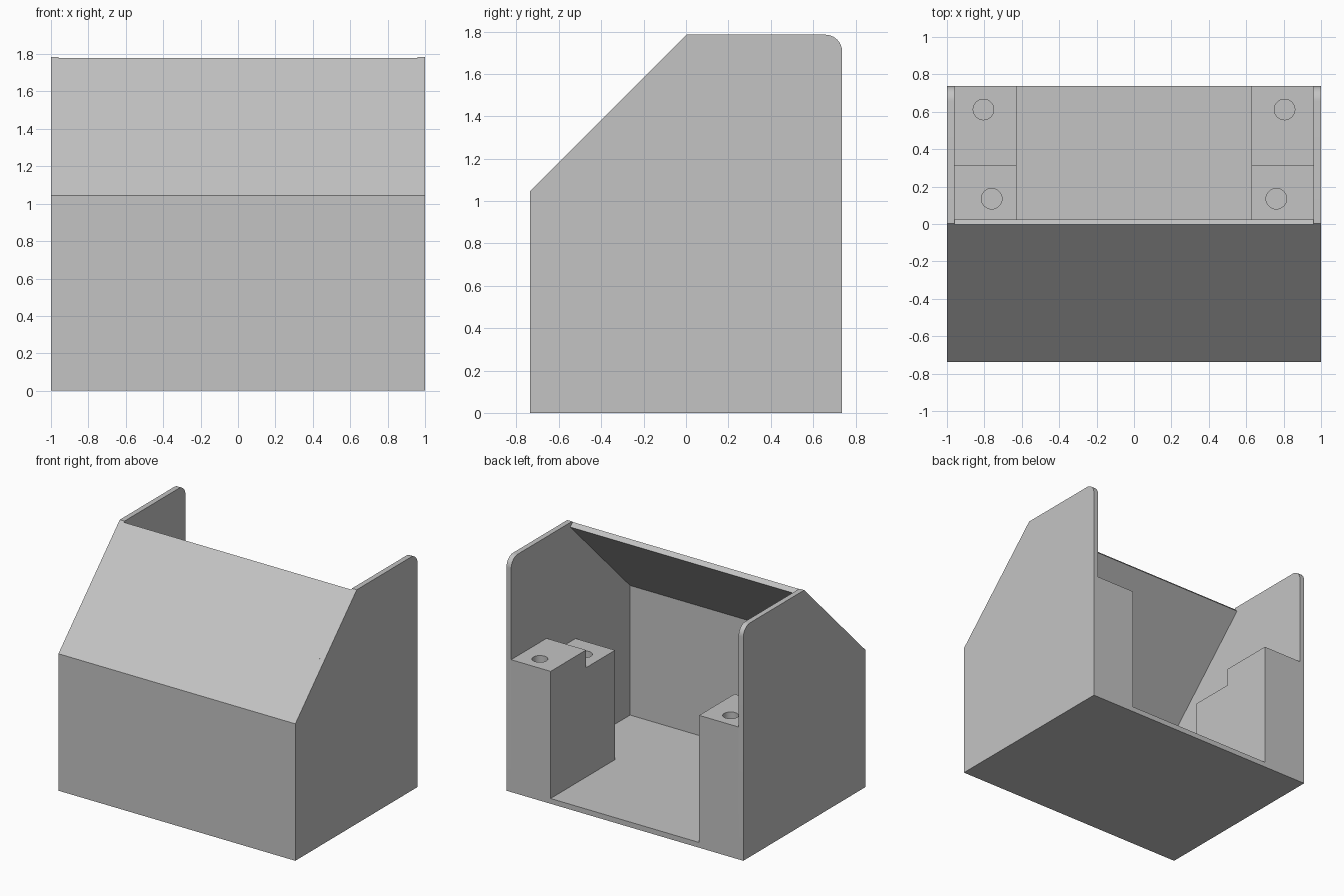
import bpy, bmesh, math

if "Cube" in bpy.data.objects:
    bpy.data.objects.remove(bpy.data.objects["Cube"], do_unlink=True)

# Overall dimensions
HALF_W, HALF_D, HEIGHT = 1.0, 0.737, 1.785
T = 0.04            # panel thickness
FRONT_H = 1.045     # top of the upright front
INNER = HALF_W - T

grey = bpy.data.materials.new("plain grey")
grey.use_nodes = True
COLOUR = (0.55, 0.55, 0.55, 1)
grey.diffuse_color = COLOUR
grey.node_tree.nodes["Principled BSDF"].inputs["Base Color"].default_value = COLOUR


def finish(name, bm):
    bmesh.ops.recalc_face_normals(bm, faces=bm.faces[:])
    mesh = bpy.data.meshes.new(name)
    bm.to_mesh(mesh)
    bm.free()
    mesh.materials.append(grey)
    obj = bpy.data.objects.new(name, mesh)
    bpy.context.collection.objects.link(obj)
    return obj


def prism(name, profile, x0, x1):
    """Extrude a side profile of (y, z) points from x0 to x1."""
    bm = bmesh.new()
    face = bm.faces.new([bm.verts.new((x0, y, z)) for y, z in profile])
    ext = bmesh.ops.extrude_face_region(bm, geom=[face])
    verts = [v for v in ext["geom"] if isinstance(v, bmesh.types.BMVert)]
    bmesh.ops.translate(bm, verts=verts, vec=(x1 - x0, 0, 0))
    return finish(name, bm)


def smooth(obj):
    bpy.ops.object.select_all(action="DESELECT")
    obj.select_set(True)
    bpy.context.view_layer.objects.active = obj
    bpy.ops.object.shade_smooth_by_angle(angle=math.radians(30))


def drill(obj, name, x, y, top, radius=0.055, depth=0.3):
    """Cut a blind round hole down into the top of a block."""
    bm = bmesh.new()
    bmesh.ops.create_cone(bm, cap_ends=True, segments=32,
                          radius1=radius, radius2=radius, depth=2 * depth)
    bmesh.ops.translate(bm, verts=bm.verts[:], vec=(x, y, top))
    cutter = finish(name, bm)
    cutter.hide_render = True
    cutter.hide_set(True)
    cutter.display_type = "WIRE"
    mod = obj.modifiers.new("hole", "BOOLEAN")
    mod.operation = "DIFFERENCE"
    mod.solver = "EXACT"
    mod.object = cutter
    # Bake the cut, then drop the cutter
    bpy.context.view_layer.update()
    depsgraph = bpy.context.evaluated_depsgraph_get()
    cut = bpy.data.meshes.new_from_object(obj.evaluated_get(depsgraph))
    obj.modifiers.clear()
    obj.data = cut
    bpy.data.objects.remove(cutter, do_unlink=True)


# Floor, front panel and sloped panel as one bent sheet
slope = FRONT_H + HALF_D            # z = y + slope on the outer sloped face
under = slope - T * math.sqrt(2)    # z = y + under on its inner face
tip = -0.004
tip_in = tip + T / math.sqrt(2)
front = -HALF_D + T
prism("floor_and_front_panel", [
    (HALF_D, 0), (-HALF_D, 0), (-HALF_D, FRONT_H),
    (tip, tip + slope), (tip_in, tip_in + under),
    (front, front + under), (front, T), (HALF_D, T)], -INNER, INNER)

# Side wall outline with a rounded upper rear corner
R = 0.08
corner = [(HALF_D - R + R * math.cos(a), HEIGHT - R + R * math.sin(a))
          for a in (math.pi / 2 * i / 12 for i in range(13))]
wall = [(-HALF_D, 0), (HALF_D, 0)] + corner + [(HEIGHT - slope, HEIGHT), (-HALF_D, FRONT_H)]

# Stepped mounting block outline
HIGH, LOW, STEP_Y, BLOCK_IN = 1.01, 0.875, 0.31, 0.627
block = [(HALF_D, T), (HALF_D, HIGH), (STEP_Y, HIGH),
         (STEP_Y, LOW), (-0.04, LOW), (-0.04, T)]

for side, s in (("left", 1), ("right", -1)):
    smooth(prism(side + "_wall", wall, s * INNER, s * HALF_W))
    post = prism(side + "_mounting_block", block, s * BLOCK_IN, s * INNER)
    drill(post, "rear_hole_cutter", s * 0.805, 0.612, HIGH)
    drill(post, "front_hole_cutter", s * 0.761, 0.135, LOW)
    smooth(post)
